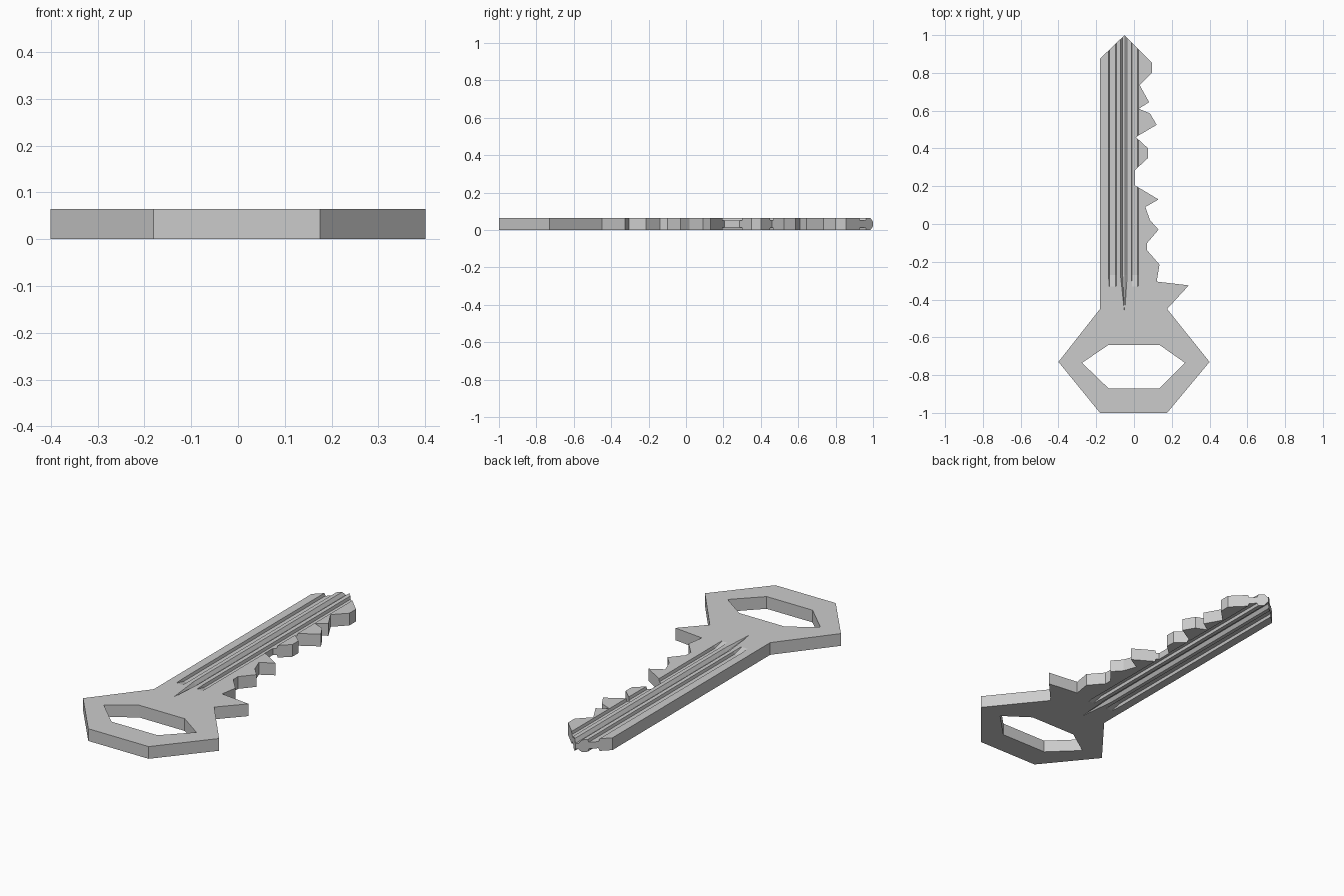
import bpy, bmesh

if "Cube" in bpy.data.objects:
    bpy.data.objects.remove(bpy.data.objects["Cube"])

T = 0.065  # key thickness


def make_object(name, bm):
    bmesh.ops.recalc_face_normals(bm, faces=bm.faces)
    me = bpy.data.meshes.new(name)
    bm.to_mesh(me)
    bm.free()
    ob = bpy.data.objects.new(name, me)
    bpy.context.collection.objects.link(ob)
    return ob


def loft(name, rings):
    """Closed solid through matching rings of points."""
    bm = bmesh.new()
    rows = [[bm.verts.new(p) for p in ring] for ring in rings]
    n = len(rows[0])
    for a, b in zip(rows, rows[1:]):
        for i in range(n):
            j = (i + 1) % n
            bm.faces.new((a[i], a[j], b[j], b[i]))
    bm.faces.new(rows[0])
    bm.faces.new(rows[-1])
    return make_object(name, bm)


def prism(name, pts, z0, z1):
    return loft(name, [[(x, y, z) for x, y in pts] for z in (z0, z1)])


def groove(name, stations, top):
    """Milled groove; each station is y, left x, right x, wall slope, depth."""
    rings = []
    for y, a, b, s, d in stations:
        sec = [(a, -0.01), (a, min(0, d - 0.001)), (a + s, d),
               (b - s, d), (b, min(0, d - 0.001)), (b, -0.01)]
        rings.append([(x, y, T - h if top else h) for x, h in sec])
    return loft(name, rings)


# Outline: bow, shoulder, teeth, tip, straight back
outline = [(-.18, -1), (.175, -1), (.4, -.73), (.175, -.45), (.29, -.325),
           (.12, -.305), (.135, -.215), (.07, -.14), (.07, -.1), (.13, -.03),
           (.085, .02), (.06, .09), (.13, .13), (.005, .205), (.005, .285),
           (.075, .35), (.075, .4), (.01, .46), (.12, .525), (.085, .585),
           (.025, .61), (.08, .645), (.03, .735), (.095, .8), (.095, .855),
           (-.05, 1), (-.18, .875), (-.18, -.45), (-.4, -.73)]
key = prism("key", outline, 0, T)

# Hole in the bow
hole = [(-.135, -.64), (.135, -.64), (.27, -.735),
        (.135, -.87), (-.135, -.87), (-.275, -.735)]
cutters = [prism("bow_hole", hole, -0.05, T + 0.05)]

# Three grooves on each face, ramping out toward the bow
for top in (True, False):
    for a, b in ((-.135, -.093), (-.014, .023)):
        cutters.append(groove("side_groove", [
            (1.1, a, b, .004, .015), (-.27, a, b, .004, .015),
            (-.335, a, b, .004, -.001)], top))
    cutters.append(groove("centre_groove", [
        (1.1, -.072, -.036, .012, .018), (-.27, -.072, -.036, .012, .018),
        (-.475, -.051, -.048, .001, -.001)], top))

# Cut, then discard the cutters
bpy.context.view_layer.objects.active = key
for c in cutters:
    c.hide_render = True
    mod = key.modifiers.new("cut", 'BOOLEAN')
    mod.operation = 'DIFFERENCE'
    mod.solver = 'EXACT'
    mod.object = c
    bpy.ops.object.modifier_apply(modifier=mod.name)
    bpy.data.objects.remove(c)
